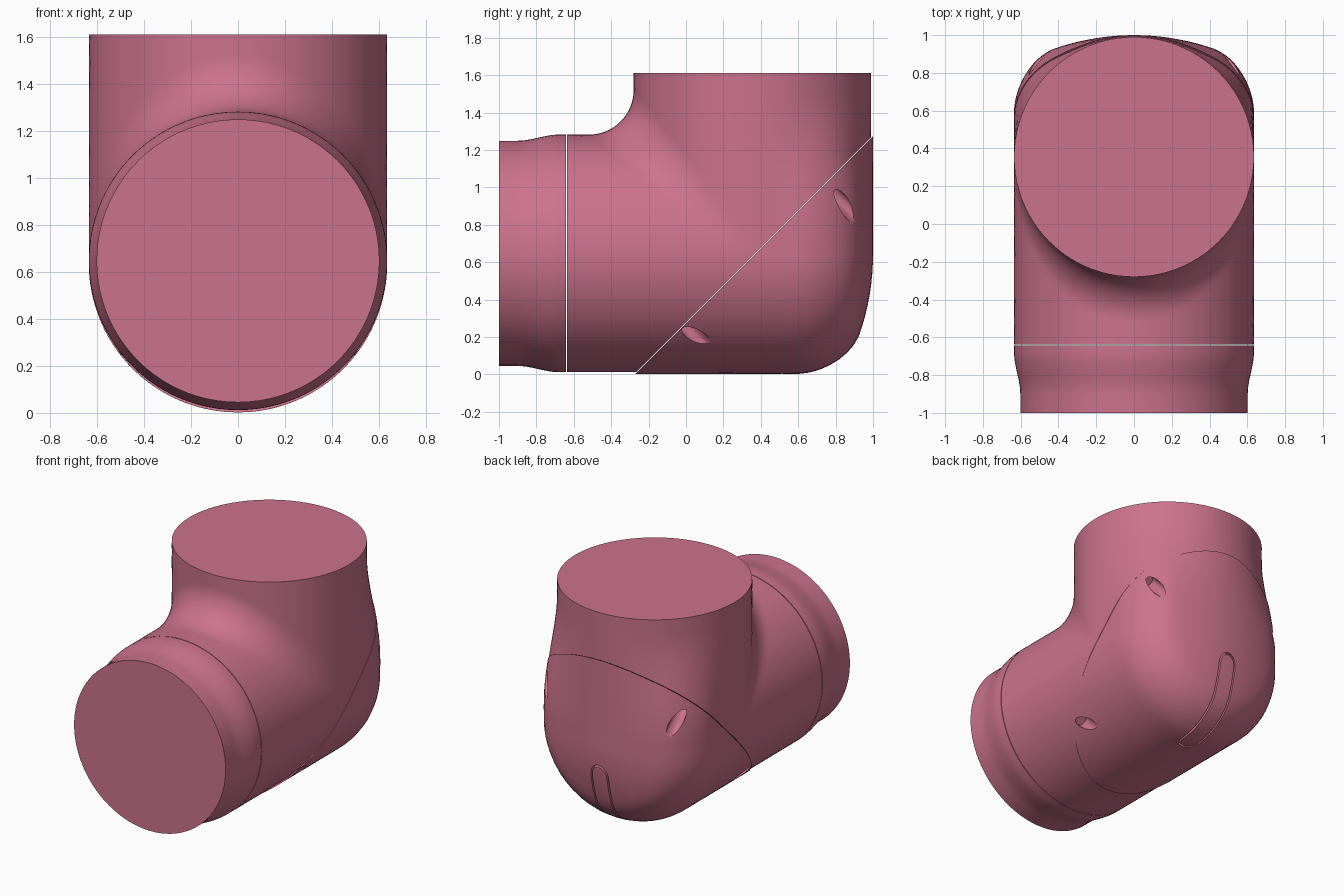
import bpy, bmesh
from math import sin, cos, pi, hypot, sqrt
from mathutils import Vector, Matrix

if "Cube" in bpy.data.objects:
    bpy.data.objects.remove(bpy.data.objects["Cube"])

R, YC, ZC = 0.635, 0.355, 0.647      # pipe radius, riser axis y, level pipe axis z
TOP, FRONT = 1.61, -0.637            # pipe ends of the elbow
FILLET = 0.24
DRILL = Vector((0, 1, -1)).normalized()   # points out of the rear cover

pink = bpy.data.materials.new("pink")
pink.diffuse_color = (0.6, 0.17, 0.27, 1)
pink.use_nodes = True
pink.node_tree.nodes["Principled BSDF"].inputs["Base Color"].default_value = pink.diffuse_color


def make_object(name, bm, visible=True):
    bmesh.ops.recalc_face_normals(bm, faces=bm.faces)
    me = bpy.data.meshes.new(name)
    bm.to_mesh(me)
    bm.free()
    ob = bpy.data.objects.new(name, me)
    bpy.context.collection.objects.link(ob)
    me.materials.append(pink)
    ob.hide_render = not visible
    return ob


def activate(ob):
    bpy.ops.object.select_all(action='DESELECT')
    ob.select_set(True)
    bpy.context.view_layer.objects.active = ob


def smooth(ob):
    activate(ob)
    bpy.ops.object.shade_smooth_by_angle(angle=0.6)


def loft(rings):
    """Closed skin through a list of point rings."""
    bm = bmesh.new()
    loops = [[bm.verts.new(p) for p in ring] for ring in rings]
    n = len(loops[0])
    for a, b in zip(loops, loops[1:]):
        for i in range(n):
            j = (i + 1) % n
            bm.faces.new((a[i], a[j], b[j], b[i]))
    bm.faces.new(loops[0])
    bm.faces.new(loops[-1])
    return bm


# Elbow shape: level pipe with a domed end, riser, and a fading inner fillet
def domed(r, y):
    k = 0.22
    a = r - R + k
    b = (y - 0.99 + 0.4 * r * r) / sqrt(1 + 0.64 * r * r) + k
    return min(max(a, b), 0) + hypot(max(a, 0), max(b, 0)) - k


def elbow_distance(x, y, z):
    rh, rv = hypot(x, z - ZC), hypot(x, y - YC)
    if z <= ZC:
        return domed(rh, y)
    if y >= YC:
        t = min(max((1.5 - z) / 0.75, 0), 1)
        t = t * t * (3 - 2 * t)
        return (rv - R) * (1 - t) + domed(abs(x), y) * t
    h, v = rh - R, rv - R
    k = FILLET * (1 - x * x / max(rh * rv, 1e-6))
    return max(k, min(h, v)) - hypot(max(k - h, 0), max(k - v, 0))


def elbow_rings(planes=60, segs=88):
    rings = []
    for i in range(planes + 1):
        phi = pi / 2 * i / planes
        u = Vector((0, sin(phi), -cos(phi)))
        f = i / planes
        dist = (TOP - ZC) * (1 - f) + (YC - FRONT) * f + 0.25 * sin(2 * phi)
        c = Vector((0, FRONT, TOP)) + u * dist
        ring = []
        for s in range(segs):
            d = Vector((cos(2 * pi * s / segs), 0, 0)) + u * sin(2 * pi * s / segs)
            lo, hi = 0.0, 1.15
            for _ in range(18):
                mid = (lo + hi) / 2
                if elbow_distance(*(c + d * mid)) < 0:
                    lo = mid
                else:
                    hi = mid
            ring.append(c + d * lo)
        rings.append(ring)
    return rings


def cut(bm, offset, keep_rear):
    """Slice along the diagonal seam and close the opening."""
    co = Vector((0, -0.28, 0)) + DRILL * offset
    bmesh.ops.bisect_plane(bm, geom=bm.verts[:] + bm.edges[:] + bm.faces[:],
                           plane_co=co, plane_no=DRILL,
                           clear_outer=not keep_rear, clear_inner=keep_rear)
    bmesh.ops.holes_fill(bm, edges=[e for e in bm.edges if e.is_boundary], sides=0)


# Elbow body and rear cover, the cover sitting slightly proud
rings = elbow_rings()
bm = loft(rings)
cut(bm, 0, False)
elbow_body = make_object("elbow_body", bm)
bm = loft(rings)
cut(bm, -0.01, True)
bmesh.ops.translate(bm, verts=bm.verts, vec=DRILL * 0.014)
rear_cover = make_object("rear_cover", bm)

# Screw recess cutters, drilled square to the seam
cutters = []
turn = DRILL.to_track_quat('Z', 'Y').to_matrix().to_4x4()
for side in (-1, 1):
    for x, y, z in ((0.515, 0.83, 0.92), (0.465, 0.06, 0.2)):
        bm = bmesh.new()
        at = Vector((x * side, y, z)) + DRILL * 0.14
        bmesh.ops.create_cone(bm, cap_ends=True, segments=24, radius1=0.042,
                              radius2=0.042, depth=0.5,
                              matrix=Matrix.Translation(at) @ turn)
        cutters.append(make_object("screw_recess_cutter", bm, False))

# Long rounded groove cutter over the lower rear corner
along = Vector((0, 1, 1)).normalized()
mid = Vector((0, 0.5, 0.505))


def stadium(hw, depth, half=0.35, n=10):
    pts = []
    for end in (1, -1):
        for i in range(n + 1):
            a = pi * i / n
            pts.append(mid + Vector((hw * cos(a) * end, 0, 0))
                       + along * end * (half - 0.065 + hw * sin(a)) + DRILL * depth)
    return pts


bm = bmesh.new()
loops = [[bm.verts.new(p) for p in stadium(w, d)]
         for w, d in ((0.07, 0.26), (0.07, 0.9), (0.058, 0.9), (0.058, 0.26))]
for a, b in zip(loops, loops[1:] + loops[:1]):
    for i in range(len(a)):
        j = (i + 1) % len(a)
        bm.faces.new((a[i], a[j], b[j], b[i]))
cutters.append(make_object("groove_cutter", bm, False))

activate(rear_cover)
for c in cutters:
    m = rear_cover.modifiers.new("cut", 'BOOLEAN')
    m.operation, m.solver, m.object = 'DIFFERENCE', 'EXACT', c
    bpy.ops.object.modifier_apply(modifier=m.name)
for c in cutters:
    bpy.data.objects.remove(c, do_unlink=True)

# Stepped collar on the front end
profile = [(-1, 0.602), (-0.9, 0.602)]
for i in range(1, 13):
    t = i / 12
    profile.append((-0.9 + 0.22 * t, 0.602 + 0.033 * t * t * (3 - 2 * t)))
profile.append((-0.642, R))
collar = make_object("front_collar", loft(
    [[Vector((r * cos(2 * pi * s / 88), y, ZC + r * sin(2 * pi * s / 88)))
      for s in range(88)] for y, r in profile]))

for ob in (elbow_body, rear_cover, collar):
    smooth(ob)
